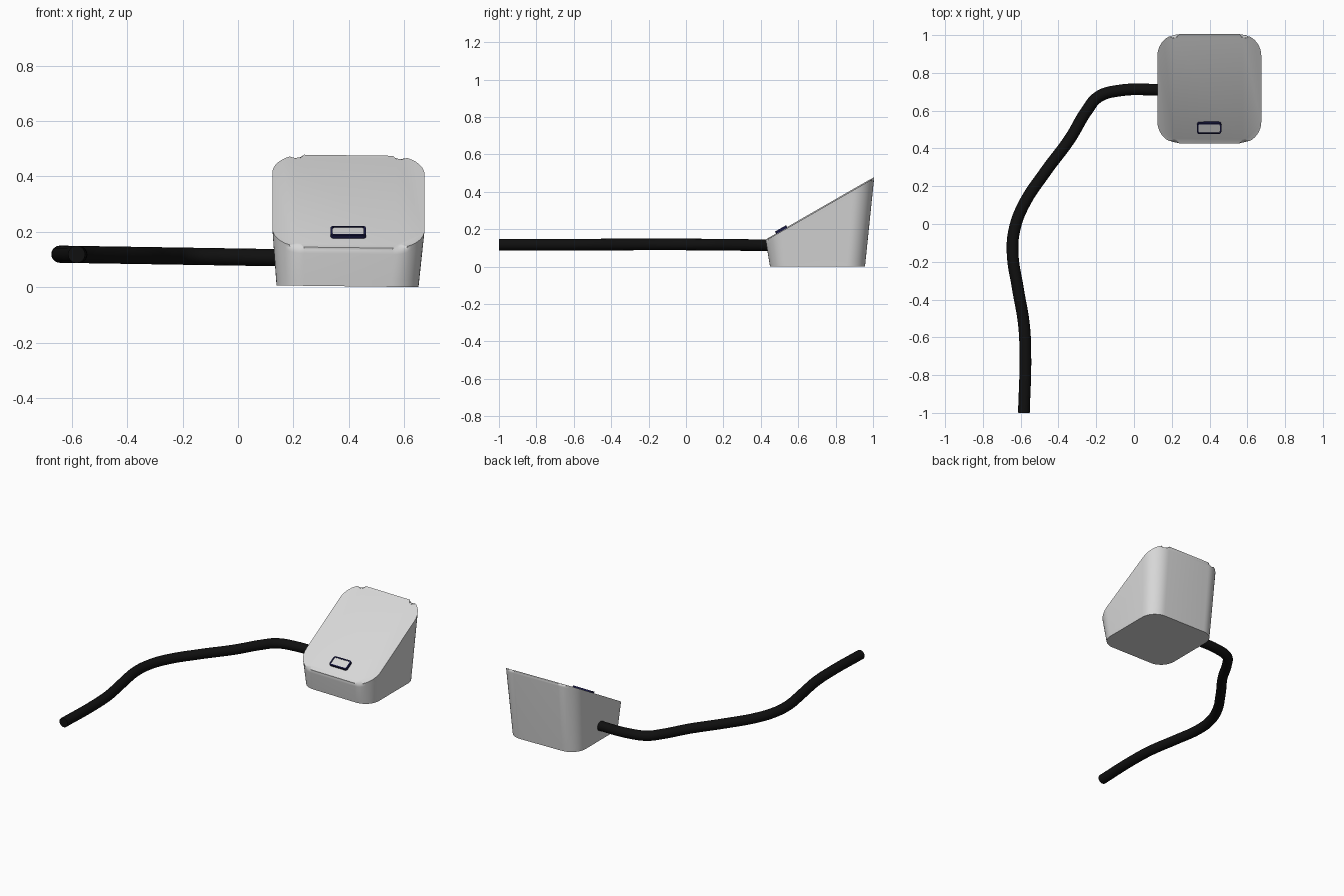
import bpy, bmesh, math
from mathutils import Matrix, Vector

if "Cube" in bpy.data.objects:
    bpy.data.objects.remove(bpy.data.objects["Cube"])

SLOPE = 0.575


def slant_z(x, y):
    # height of the slanted face, with the model's slight sideways lean
    return 0.142 + SLOPE * (y - 0.43) + lean(x)


def lean(x):
    return 0.012 * (0.65 - x)


def material(name, rgb):
    m = bpy.data.materials.new(name)
    m.diffuse_color = (*rgb, 1)
    m.use_nodes = True
    m.node_tree.nodes["Principled BSDF"].inputs["Base Color"].default_value = m.diffuse_color
    return m


def rounded_rect(x0, x1, y0, y1, r, n=10):
    pts = []
    corners = [(x1 - r, y1 - r), (x0 + r, y1 - r), (x0 + r, y0 + r), (x1 - r, y0 + r)]
    for q, (cx, cy) in enumerate(corners):
        for i in range(n + 1):
            a = math.pi / 2 * (q + i / n)
            pts.append((cx + r * math.cos(a), cy + r * math.sin(a)))
    return pts


def bridge(bm, a, b):
    k = len(a)
    for i in range(k):
        j = (i + 1) % k
        bm.faces.new((a[i], a[j], b[j], b[i]))


def finish(bm, name, mat, matrix=None):
    bmesh.ops.recalc_face_normals(bm, faces=bm.faces[:])
    me = bpy.data.meshes.new(name)
    bm.to_mesh(me)
    bm.free()
    me.materials.append(mat)
    ob = bpy.data.objects.new(name, me)
    bpy.context.collection.objects.link(ob)
    if matrix is not None:
        ob.matrix_world = matrix
    smooth(ob)
    return ob


def smooth(ob):
    bpy.ops.object.select_all(action='DESELECT')
    ob.select_set(True)
    bpy.context.view_layer.objects.active = ob
    bpy.ops.object.shade_smooth_by_angle(angle=math.radians(35))


grey = material("light grey", (0.68, 0.68, 0.68))
black = material("cable black", (0.005, 0.005, 0.005))
navy = material("dark navy", (0.01, 0.01, 0.06))

# wedge-shaped housing: flared walls, slanted top, rounded rims
bm = bmesh.new()
low = [bm.verts.new((x, y, lean(x))) for x, y in rounded_rect(0.139, 0.652, 0.449, 0.957, 0.1)]
top = [bm.verts.new((x, y, slant_z(x, y))) for x, y in rounded_rect(0.124, 0.674, 0.426, 1.006, 0.115)]
bridge(bm, low, top)
caps = [bm.faces.new(low), bm.faces.new(top)]
rims = list({e for f in caps for e in f.edges})
bmesh.ops.bevel(bm, geom=rims, offset=0.023, segments=5, profile=0.5, affect='EDGES')
finish(bm, "housing", grey)

# button on the slanted face: navy rim around a grey key
place = Matrix.Translation(Vector((0.398, 0.512, slant_z(0.398, 0.512)))) @ Matrix.Rotation(math.atan(SLOPE), 4, 'X')


def plate_loop(bm, inset, z):
    return [bm.verts.new((x, y, z)) for x, y in
            rounded_rect(-0.064 + inset, 0.064 - inset, -0.034 + inset, 0.034 - inset, 0.014 - inset, 5)]


bm = bmesh.new()
rings = [plate_loop(bm, i, z) for i, z in ((0, -0.005), (0, 0.014), (0.008, 0.014), (0.008, -0.005))]
for i in range(4):
    bridge(bm, rings[i], rings[(i + 1) % 4])
finish(bm, "button_rim", navy, place)

bm = bmesh.new()
a, b = plate_loop(bm, 0.0075, -0.004), plate_loop(bm, 0.0075, 0.011)
bridge(bm, a, b)
bm.faces.new(a)
bm.faces.new(b)
finish(bm, "button_key", grey, place)

# cable: smooth round tube winding to the front
path = [(0.16, 0.71), (-0.08, 0.706), (-0.19, 0.672), (-0.25, 0.6), (-0.34, 0.45),
        (-0.47, 0.275), (-0.585, 0.1), (-0.633, -0.03), (-0.643, -0.15), (-0.615, -0.34),
        (-0.583, -0.53), (-0.575, -0.7), (-0.583, -1.0)]
cu = bpy.data.curves.new("cable", 'CURVE')
cu.dimensions = '3D'
cu.bevel_depth = 0.031
cu.bevel_resolution = 6
cu.resolution_u = 8
cu.use_fill_caps = True
sp = cu.splines.new('BEZIER')
sp.bezier_points.add(len(path) - 1)
for p, (x, y) in zip(sp.bezier_points, path):
    p.co = (x, y, 0.118 - 0.016 * (x + 0.585))
    p.handle_left_type = p.handle_right_type = 'AUTO'
cu.materials.append(black)
cable = bpy.data.objects.new("cable", cu)
bpy.context.collection.objects.link(cable)
bpy.ops.object.select_all(action='DESELECT')
cable.select_set(True)
bpy.context.view_layer.objects.active = cable
bpy.ops.object.convert(target='MESH')
smooth(bpy.context.view_layer.objects.active)
